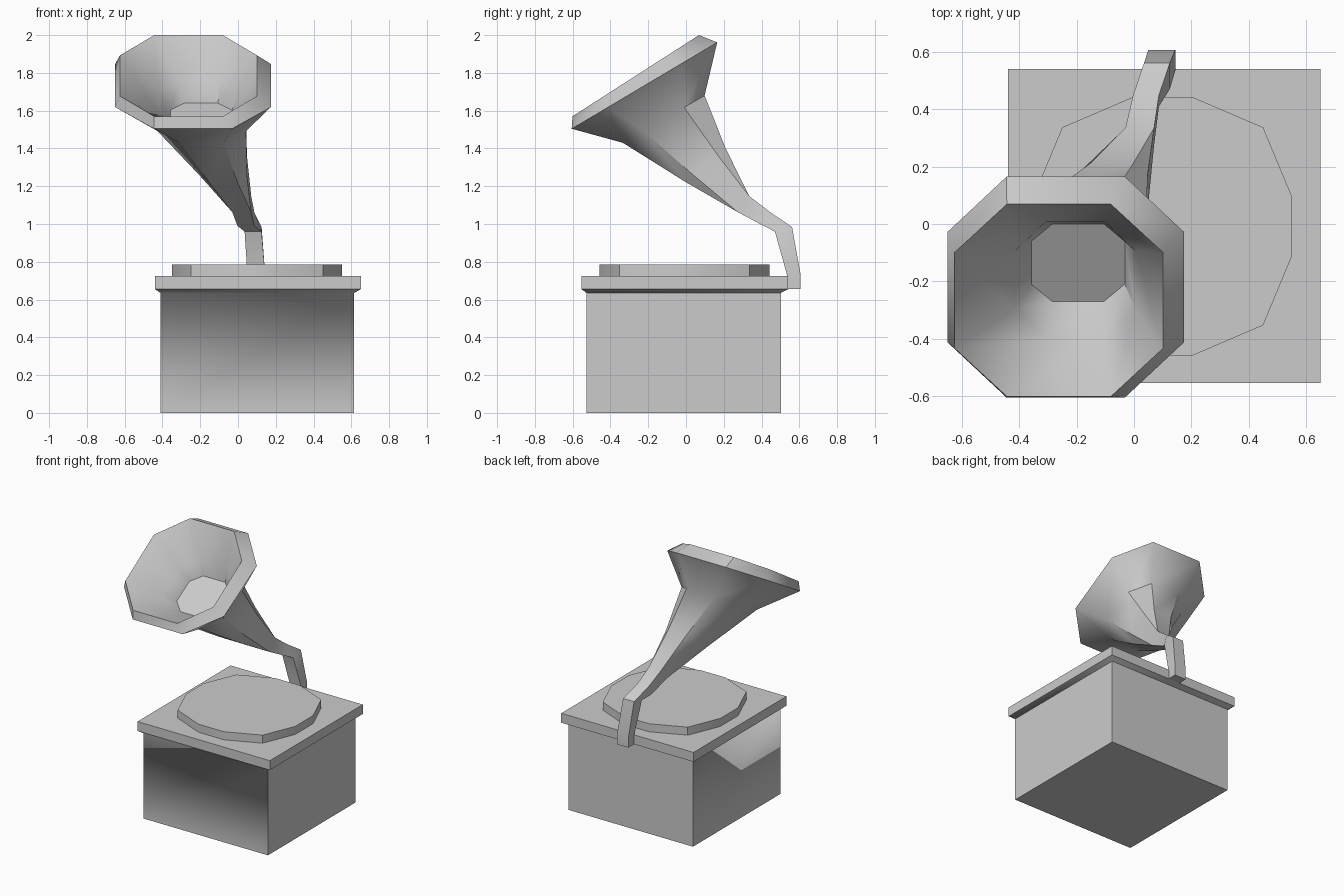
import bpy, bmesh
from math import radians, sin, cos
from mathutils import Vector

if "Cube" in bpy.data.objects:
    bpy.data.objects.remove(bpy.data.objects["Cube"], do_unlink=True)

grey = bpy.data.materials.new("plain grey")
grey.use_nodes = True
colour = (0.6, 0.6, 0.6, 1)
grey.diffuse_color = colour
grey.node_tree.nodes["Principled BSDF"].inputs["Base Color"].default_value = colour


def ring(x, y, z, half_u, half_v, tilt=0, k=1.0):
    """Chamfered rectangle of eight points; k = 1 collapses it to four."""
    u = Vector((half_u, 0, 0))
    t = radians(tilt)
    v = Vector((0, cos(t), sin(t))) * half_v
    signs = [(1, k), (k, 1), (-k, 1), (-1, k), (-1, -k), (-k, -1), (k, -1), (1, -k)]
    return [Vector((x, y, z)) + u * a + v * b for a, b in signs]


def loft(name, rings, angle):
    """Bridge consecutive rings, cap both ends and smooth below the angle."""
    bm = bmesh.new()
    loops = [[bm.verts.new(p) for p in r] for r in rings]
    n = len(loops[0])
    for low, high in zip(loops, loops[1:]):
        for i in range(n):
            j = (i + 1) % n
            bm.faces.new((low[i], low[j], high[j], high[i]))
    bm.faces.new(loops[0][::-1])
    bm.faces.new(loops[-1])
    bmesh.ops.remove_doubles(bm, verts=bm.verts, dist=0.0005)
    bmesh.ops.recalc_face_normals(bm, faces=bm.faces)
    mesh = bpy.data.meshes.new(name)
    bm.to_mesh(mesh)
    bm.free()
    mesh.materials.append(grey)
    obj = bpy.data.objects.new(name, mesh)
    bpy.context.collection.objects.link(obj)
    bpy.ops.object.select_all(action="DESELECT")
    bpy.context.view_layer.objects.active = obj
    obj.select_set(True)
    bpy.ops.object.shade_smooth_by_angle(angle=radians(angle))
    return obj


# Cabinet with a flared moulding under the lid
loft("cabinet", [ring(0.103, -0.012, 0, 0.512, 0.514),
                 ring(0.103, -0.012, 0.635, 0.512, 0.514),
                 ring(0.105, -0.007, 0.655, 0.545, 0.547)], 60)
loft("lid", [ring(0.105, -0.007, z, 0.545, 0.547) for z in (0.655, 0.725)], 30)

# Twelve-sided turntable, one quadrant mirrored around
quarter = [(0.45, 0.105), (0.35, 0.345), (0.105, 0.45)]
outline = []
for sx, sy, step in ((1, 1, 1), (-1, 1, -1), (-1, -1, 1), (1, -1, -1)):
    outline += [(sx * x, sy * y) for x, y in quarter[::step]]
loft("turntable", [[Vector((0.1 + x, -0.008 + y, z)) for x, y in outline]
                   for z in (0.725, 0.785)], 30)

# Square tone arm growing into the octagonal horn, lip and inner throat
loft("horn", [
    ring(0.097, 0.571, 0.655, 0.047, 0.036),
    ring(0.097, 0.571, 0.73, 0.047, 0.036),
    ring(0.08, 0.516, 0.972, 0.045, 0.047, 15),
    ring(0.042, 0.43, 1.025, 0.045, 0.04, 60),
    ring(0.02, 0.305, 1.105, 0.05, 0.052, 55),
    ring(-0.078, 0.105, 1.31, 0.125, 0.138, 40, 0.6),
    ring(-0.192, -0.118, 1.555, 0.235, 0.25, 30, 0.5),
    ring(-0.238, -0.22, 1.733, 0.412, 0.448, 30.7, 0.5),
    ring(-0.262, -0.266, 1.785, 0.363, 0.398, 32.7, 0.5),
    ring(-0.205, -0.195, 1.64, 0.21, 0.235, 31, 0.5),
    ring(-0.195, -0.135, 1.558, 0.163, 0.158, 31, 0.55),
], 40)
